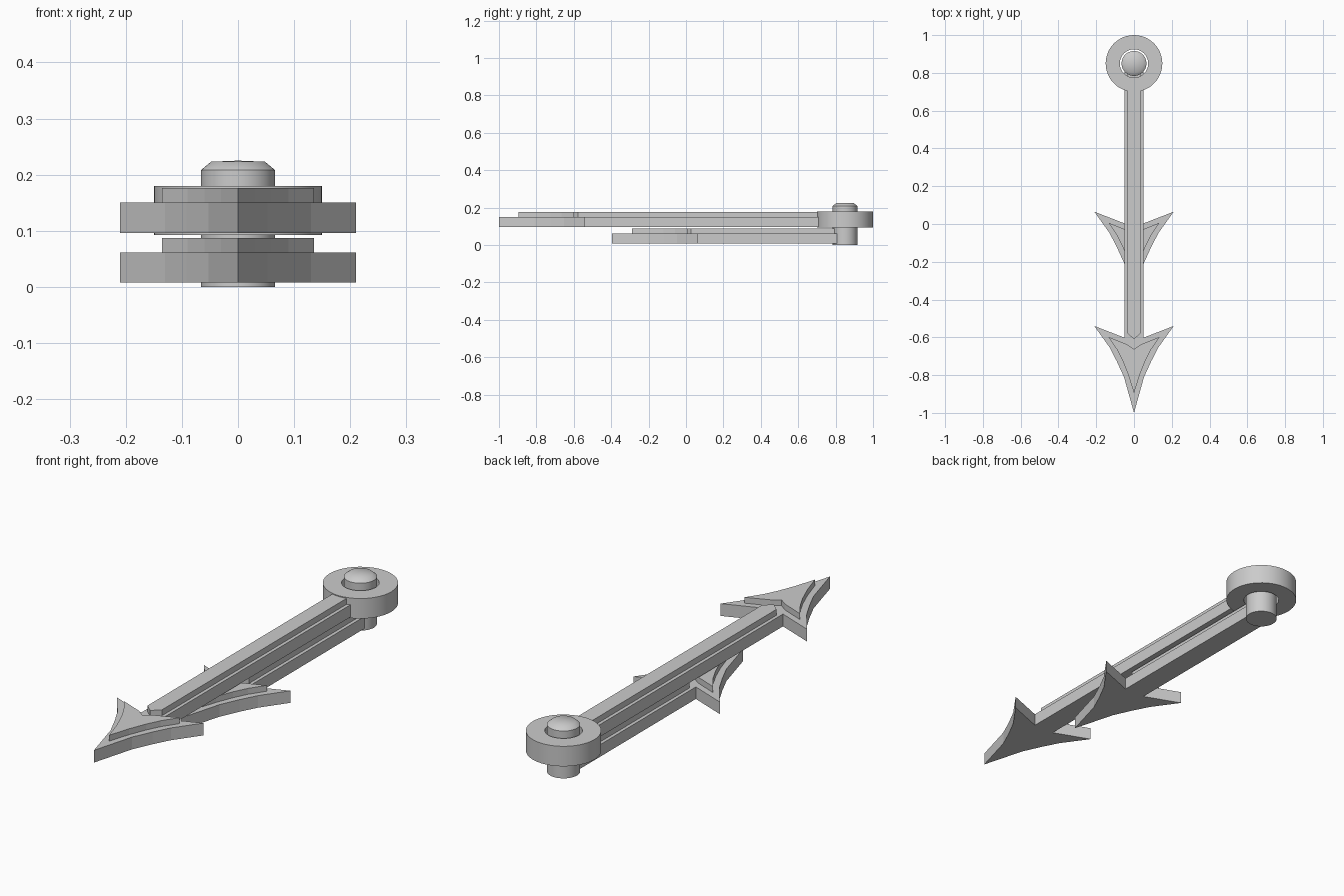
import bpy, bmesh, math

if "Cube" in bpy.data.objects:
    bpy.data.objects.remove(bpy.data.objects["Cube"])

PIVOT_Y = 0.85


def finish(bm, name, smooth=False):
    bmesh.ops.recalc_face_normals(bm, faces=bm.faces)
    mesh = bpy.data.meshes.new(name)
    bm.to_mesh(mesh)
    bm.free()
    ob = bpy.data.objects.new(name, mesh)
    bpy.context.collection.objects.link(ob)
    if smooth:
        bpy.context.view_layer.objects.active = ob
        ob.select_set(True)
        bpy.ops.object.shade_smooth_by_angle(angle=math.radians(40))
        ob.select_set(False)
    return ob


def plate(name, half, y_off, z0, z1):
    """Extrude a half outline mirrored across x = 0."""
    outline = half + [(-x, y) for x, y in reversed(half) if x > 0]
    bm = bmesh.new()
    face = bm.faces.new([bm.verts.new((x, y + y_off, z0)) for x, y in outline])
    ext = bmesh.ops.extrude_face_region(bm, geom=[face])
    for v in ext["geom"]:
        if isinstance(v, bmesh.types.BMVert):
            v.co.z = z1
    return finish(bm, name)


def lathe(name, profile, closed, steps=48):
    """Spin an (r, z) profile around the pivot axis."""
    bm = bmesh.new()
    verts = [bm.verts.new((r, PIVOT_Y, z)) for r, z in profile]
    pairs = list(zip(verts, verts[1:]))
    if closed:
        pairs.append((verts[-1], verts[0]))
    edges = [bm.edges.new(p) for p in pairs]
    bmesh.ops.spin(bm, geom=verts + edges, cent=(0, PIVOT_Y, 0), axis=(0, 0, 1),
                   angle=math.tau, steps=steps)
    bmesh.ops.remove_doubles(bm, verts=bm.verts, dist=1e-5)
    return finish(bm, name, True)


def hand(name, y_off, arm_end, ridge_end, z0, z1, z2):
    # Arm and barbed head in one outline, tip first
    plate(name + "_hand",
          [(0, -1.0), (0.053, -0.81), (0.092, -0.725), (0.13, -0.652),
           (0.21, -0.54), (0.05, -0.602), (0.05, arm_end - y_off)],
          y_off, z0, z1)
    # Raised arrow on the head
    plate(name + "_head_ridge",
          [(0, -0.895), (0.03, -0.80), (0.06, -0.725), (0.09, -0.665),
           (0.135, -0.598), (0.035, -0.638), (0, -0.663)],
          y_off, z1, z2)
    # Raised strip along the arm, pointed at the head end
    plate(name + "_arm_ridge",
          [(0, -0.61), (0.035, -0.578), (0.035, ridge_end - y_off)],
          y_off, z1, z2)


hand("minute", 0.0, 0.712, 0.706, 0.096, 0.15, 0.176)
hand("hour", 0.605, 0.808, 0.798, 0.008, 0.061, 0.087)

# Ring at the end of the minute hand
lathe("minute_ring", [(0.075, 0.092), (0.15, 0.092), (0.15, 0.18), (0.075, 0.18)], True)

# Centre pin with a softened top
lathe("centre_pin", [(0, 0), (0.066, 0), (0.066, 0.208), (0.048, 0.223), (0, 0.225)], False)
